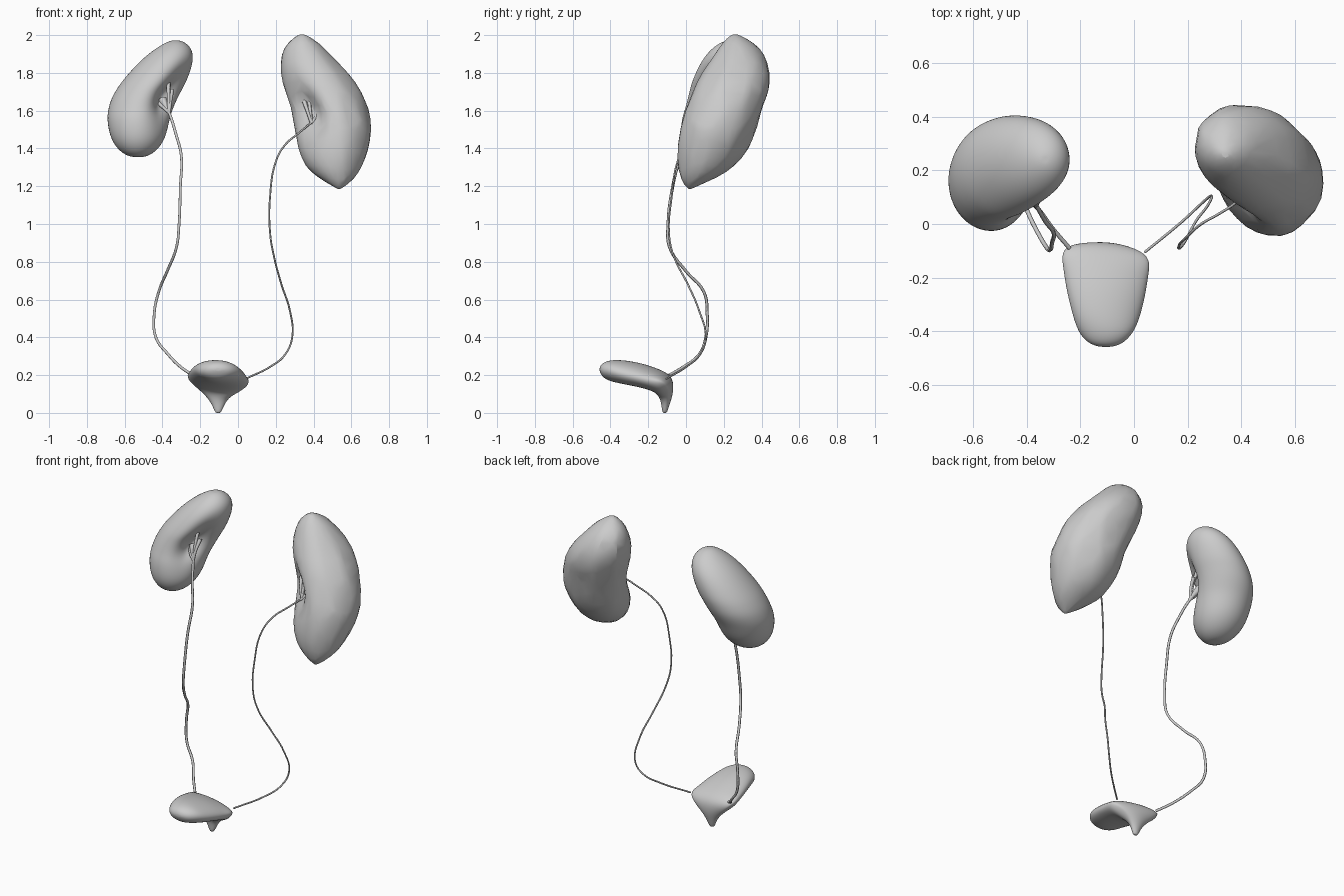
import bpy, bmesh, math, random
from mathutils import Vector

if "Cube" in bpy.data.objects:
    bpy.data.objects.remove(bpy.data.objects["Cube"])

random.seed(4)
grey = bpy.data.materials.new("light grey")
grey.diffuse_color = (0.6, 0.6, 0.6, 1)
grey.use_nodes = True
grey.node_tree.nodes["Principled BSDF"].inputs["Base Color"].default_value = grey.diffuse_color


def loft(name, rings, levels):
    """Skin a list of closed rings, cap both ends and subdivide."""
    bm = bmesh.new()
    loops = [[bm.verts.new(p) for p in ring] for ring in rings]
    n = len(loops[0])
    for a, b in zip(loops, loops[1:]):
        for i in range(n):
            bm.faces.new((a[i], a[(i + 1) % n], b[(i + 1) % n], b[i]))
    for ring in (loops[0], loops[-1]):
        tip = bm.verts.new(sum((v.co for v in ring), Vector()) / n)
        for i in range(n):
            bm.faces.new((ring[i], ring[(i + 1) % n], tip))
    bmesh.ops.recalc_face_normals(bm, faces=bm.faces)
    mesh = bpy.data.meshes.new(name)
    bm.to_mesh(mesh)
    bm.free()
    mesh.materials.append(grey)
    mesh.shade_smooth()
    obj = bpy.data.objects.new(name, mesh)
    bpy.context.collection.objects.link(obj)
    sub = obj.modifiers.new("smooth", 'SUBSURF')
    sub.levels = sub.render_levels = levels
    return obj


def kidney(name, sections, stretch, turn, hilum, hilum_z, depth, jitter, levels):
    """Stack of turned ellipses with a hollow pressed in at the hilum."""
    rings = []
    for z, cx, cy, r in sections:
        ring = []
        for i in range(24):
            t = math.tau * i / 24
            a, b = r * stretch[0] * math.cos(t), r * stretch[1] * math.sin(t)
            x = a * math.cos(turn) - b * math.sin(turn)
            y = a * math.sin(turn) + b * math.cos(turn)
            off = (math.atan2(y, x) - hilum + math.pi) % math.tau - math.pi
            dent = math.exp(-(off / 0.45) ** 2 - ((z - hilum_z) / 0.1) ** 2)
            k = 1 - depth * dent + random.uniform(-jitter, jitter) * (abs(off) > 1)
            ring.append(Vector((cx + x * k, cy + y * k, z)))
        rings.append(ring)
    return loft(name, rings, levels)


def tube(name, points, radius, flare=1):
    """Smooth tube, optionally flared at its first points."""
    curve = bpy.data.curves.new(name, 'CURVE')
    curve.dimensions = '3D'
    curve.bevel_depth = radius
    curve.bevel_resolution = 1
    curve.resolution_u = 5
    curve.use_fill_caps = True
    s = curve.splines.new('BEZIER')
    s.bezier_points.add(len(points) - 1)
    for i, (bp, p) in enumerate(zip(s.bezier_points, points)):
        bp.co = p
        bp.handle_left_type = bp.handle_right_type = 'AUTO'
        bp.radius = flare if i == 0 else 1
    curve.materials.append(grey)
    obj = bpy.data.objects.new(name, curve)
    bpy.context.collection.objects.link(obj)
    return obj


# Kidneys: (z, centre x, centre y, radius)
kidney("left_kidney", [
    (1.355, -.53, .10, .04), (1.38, -.53, .11, .095), (1.45, -.53, .13, .148),
    (1.55, -.528, .155, .167), (1.60, -.517, .177, .173), (1.65, -.50, .195, .178),
    (1.70, -.475, .207, .178), (1.75, -.445, .217, .176), (1.85, -.385, .235, .15),
    (1.92, -.345, .24, .107), (1.96, -.33, .24, .055), (1.972, -.33, .24, .02)],
    (1.0, 1.09), 0, -0.75, 1.68, .5, 0, 2)

right = kidney("right_kidney", [
    (1.185, .535, .02, .008), (1.215, .53, .04, .055), (1.25, .52, .07, .10),
    (1.30, .505, .105, .147), (1.40, .503, .145, .19), (1.50, .505, .17, .202),
    (1.55, .497, .185, .204), (1.60, .485, .2, .204), (1.65, .468, .217, .204),
    (1.70, .45, .235, .203), (1.80, .405, .265, .183), (1.90, .357, .285, .13),
    (1.96, .345, .275, .085), (2.003, .34, .26, .02)],
    (1.05, .97), -math.pi / 4, -2.3, 1.6, .5, .05, 1)
# Faceted outer surface on the right kidney
dec = right.modifiers.new("facets", 'DECIMATE')
dec.ratio = 0.3
baked = bpy.data.meshes.new_from_object(
    right.evaluated_get(bpy.context.evaluated_depsgraph_get()))
right.modifiers.clear()
right.data = baked
bpy.context.view_layer.objects.active = right
right.select_set(True)
bpy.ops.object.shade_smooth_by_angle(angle=math.radians(20))

# Bladder: (upper y, upper z, lower y, lower z, half width, height of widest line)
profile = [
    (-.457, .24, -.457, .22, .025, .5), (-.447, .262, -.442, .187, .066, .5),
    (-.41, .279, -.40, .165, .104, .5), (-.35, .282, -.33, .153, .128, .5),
    (-.25, .266, -.25, .138, .15, .5), (-.17, .24, -.19, .122, .16, .55),
    (-.10, .208, -.16, .107, .17, .75), (-.066, .165, -.147, .09, .125, .75),
    (-.068, .10, -.137, .07, .062, .6), (-.085, .05, -.13, .04, .033, .5),
    (-.10, .0, -.125, .0, .016, .5)]
rings = []
for uy, uz, ly, lz, w, mid in profile:
    ring = []
    for i in range(20):
        t = math.tau * i / 20
        c, s = math.cos(t), math.sin(t)
        h = mid + s * ((1 - mid) if s > 0 else mid)
        tilt = -0.09 * w * c if w > .11 else 0
        ring.append(Vector((-.105 + w * c, ly + (uy - ly) * h + tilt,
                            lz + (uz - lz) * h + tilt)))
    rings.append(ring)
loft("bladder", rings, 2)

# Ureters
tube("left_ureter", [
    (-.40, .12, 1.66), (-.365, .07, 1.59), (-.33, .01, 1.48), (-.30, -.03, 1.36),
    (-.305, -.07, 1.2), (-.312, -.095, 1.0), (-.325, -.088, .88), (-.375, .0, .75),
    (-.42, .095, .64), (-.443, .112, .53), (-.435, .105, .4), (-.37, .07, .31),
    (-.30, -.02, .24), (-.24, -.09, .20)], .008, 3)
tube("right_ureter", [
    (.43, .13, 1.57), (.38, .08, 1.53), (.32, .04, 1.48), (.25, .0, 1.42),
    (.20, -.045, 1.33), (.17, -.075, 1.15), (.17, -.09, .95), (.19, -.065, .83),
    (.23, .01, .68), (.275, .07, .54), (.287, .105, .4), (.25, .075, .31),
    (.18, .01, .25), (.04, -.105, .18)], .005, 4)

# Vessel branches in each hilum
for side, start, ends in (
        ("left", (-.365, .07, 1.59), ((-.37, .14, 1.78), (-.35, .12, 1.71), (-.42, .12, 1.64))),
        ("right", (.39, .09, 1.53), ((.37, .17, 1.71), (.35, .14, 1.65), (.43, .13, 1.60)))):
    for i, end in enumerate(ends):
        mid = (Vector(start) + Vector(end)) / 2 + Vector((0, -.01, 0))
        tube(f"{side}_vessel_{i + 1}", [end, mid, start], .009, 1.4)
